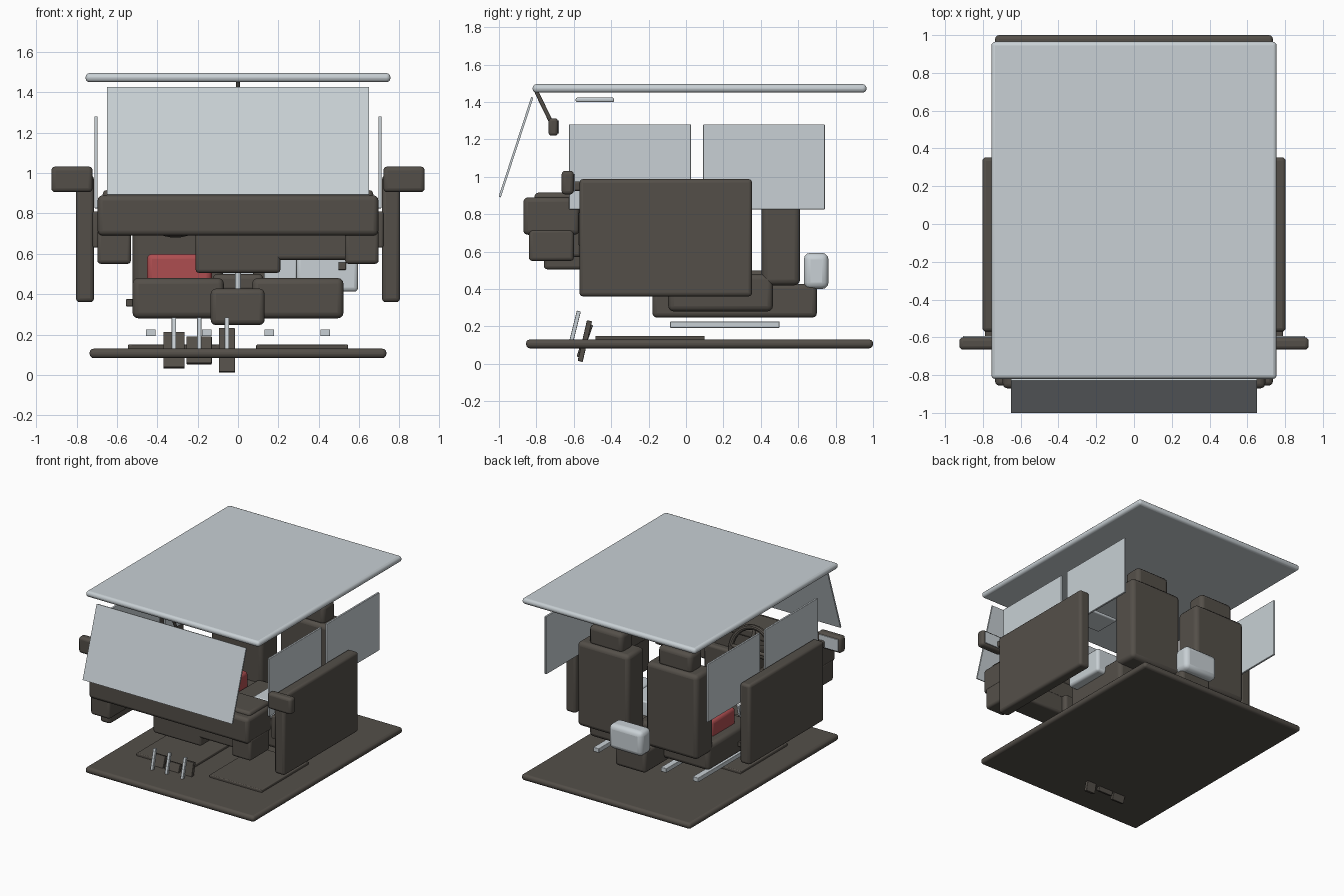
import bpy, math
from mathutils import Vector

if "Cube" in bpy.data.objects:
    bpy.data.objects.remove(bpy.data.objects["Cube"])


def material(name, rgb):
    m = bpy.data.materials.new(name)
    m.diffuse_color = (*rgb, 1)
    m.use_nodes = True
    m.node_tree.nodes["Principled BSDF"].inputs["Base Color"].default_value = m.diffuse_color
    return m


DARK = material("dark_trim", (0.088, 0.078, 0.066))
LIGHT = material("pale_grey", (0.58, 0.63, 0.66))
RED = material("muted_red", (0.42, 0.075, 0.08))


def finish(o, name, mat):
    o.name = name
    o.data.materials.append(mat)
    bpy.ops.object.shade_smooth_by_angle(angle=math.radians(35))
    return o


def box(name, xr, yr, zr, mat=DARK, bevel=0.018, tilt=0):
    """Bevelled block given by its x, y and z ranges, tilted about x."""
    size = [r[1] - r[0] for r in (xr, yr, zr)]
    mid = [(r[1] + r[0]) / 2 for r in (xr, yr, zr)]
    bpy.ops.mesh.primitive_cube_add(size=1, location=mid)
    o = bpy.context.object
    o.scale = size
    bpy.ops.object.transform_apply(location=False, rotation=False, scale=True)
    o.rotation_euler.x = tilt
    if bevel:
        b = o.modifiers.new("soft_edges", "BEVEL")
        b.width = min(bevel, min(size) * 0.45)
        b.segments = 3
        b.limit_method = 'ANGLE'
    return finish(o, name, mat)


def slab(name, xr, p, q, thick, mat, bevel=0.0):
    """Tilted panel whose side profile runs from p to q in (y, z)."""
    dy, dz = q[0] - p[0], q[1] - p[1]
    length = math.hypot(dy, dz)
    y, z = (p[0] + q[0]) / 2, (p[1] + q[1]) / 2
    return box(name, xr, (y - thick / 2, y + thick / 2),
               (z - length / 2, z + length / 2), mat, bevel,
               -math.atan2(dy, dz))


def rod(name, a, b, r, mat=DARK):
    a, b = Vector(a), Vector(b)
    d = b - a
    bpy.ops.mesh.primitive_cylinder_add(vertices=16, radius=r, depth=d.length,
                                        location=(a + b) / 2)
    o = bpy.context.object
    o.rotation_euler = d.to_track_quat('Z', 'Y').to_euler()
    return finish(o, name, mat)


def span(s, a, b):
    """Mirror an x range to side s."""
    return tuple(sorted((s * a, s * b)))


# Shell: floor, roof, windscreen
box("floor", (-0.735, 0.735), (-0.855, 1.0), (0.083, 0.13), bevel=0.02)
box("roof", (-0.755, 0.755), (-0.82, 0.965), (1.45, 1.495), LIGHT, 0.02)
slab("windscreen", (-0.65, 0.65), (-0.996, 0.892), (-0.822, 1.424), 0.012, LIGHT)
box("roof_lamp", (-0.16, 0.16), (-0.59, -0.385), (1.40, 1.423), LIGHT, 0.008)

# Dashboard
box("dashboard", (-0.695, 0.695), (-0.87, -0.57), (0.69, 0.89), bevel=0.025)
box("dash_pad", (-0.67, 0.67), (-0.81, -0.56), (0.84, 0.915), bevel=0.02)
box("centre_stack", (-0.21, 0.21), (-0.76, -0.52), (0.505, 0.72))
box("glove_box", (0.13, 0.55), (-0.76, -0.56), (0.57, 0.72))

for s, side in ((-1, "right"), (1, "left")):
    # Doors, windows and mirrors
    box(side + "_dash_end", span(s, 0.53, 0.697), (-0.84, -0.60), (0.55, 0.72))
    box(side + "_door", span(s, 0.713, 0.803), (-0.57, 0.353), (0.36, 0.988), bevel=0.02)
    box(side + "_door_armrest", span(s, 0.69, 0.72), (-0.575, 0.25), (0.63, 0.81), bevel=0.01)
    box(side + "_front_window", span(s, 0.695, 0.711), (-0.625, 0.027), (0.825, 1.28), LIGHT, 0.004)
    box(side + "_rear_window", span(s, 0.695, 0.711), (0.092, 0.742), (0.825, 1.28), LIGHT, 0.004)
    box(side + "_mirror", span(s, 0.72, 0.925), (-0.665, -0.60), (0.905, 1.032), bevel=0.02)
    box(side + "_mirror_glass", span(s, 0.74, 0.905), (-0.602, -0.594), (0.922, 1.015), LIGHT, 0)
    box(side + "_mirror_arm", span(s, 0.74, 0.79), (-0.61, -0.53), (0.925, 0.975), bevel=0.01)

    # Seats on rails
    box(side + "_seat_cushion", span(s, 0.07, 0.523), (-0.095, 0.465), (0.28, 0.48), bevel=0.03)
    box(side + "_seat_back", span(s, 0.075, 0.523), (0.405, 0.61), (0.42, 1.08), bevel=0.03)
    box(side + "_headrest", span(s, 0.155, 0.445), (0.43, 0.575), (1.06, 1.215), bevel=0.03)
    for x in (0.155, 0.432):
        box(side + "_seat_rail", span(s, x - 0.024, x + 0.024), (-0.085, 0.50),
            (0.192, 0.226), LIGHT, 0.004)
    box(side + "_floor_mat", span(s, 0.09, 0.545), (-0.485, 0.10), (0.125, 0.15), bevel=0.006)

# Centre console with armrest and gear lever
box("console", (-0.135, 0.132), (-0.18, 0.70), (0.247, 0.427), bevel=0.025)
box("console_armrest", (-0.125, 0.125), (0.12, 0.43), (0.41, 0.50), bevel=0.025)
rod("gear_lever", (0, -0.07, 0.42), (0, -0.07, 0.60), 0.014, LIGHT)
bpy.ops.mesh.primitive_uv_sphere_add(segments=16, ring_count=10, radius=0.035,
                                     location=(0, -0.07, 0.61))
finish(bpy.context.object, "gear_knob", DARK)

# Loose boxes and small levers around the seats
box("rear_case", (-0.145, 0.145), (0.63, 0.762), (0.40, 0.593), LIGHT, 0.035)
box("red_case", (-0.45, -0.13), (0.02, 0.32), (0.44, 0.60), RED, 0.025)
box("side_case", (0.29, 0.595), (-0.03, 0.30), (0.412, 0.60), LIGHT, 0.02)
box("small_case", (0.13, 0.292), (0.0, 0.30), (0.44, 0.59), LIGHT, 0.01)
box("seat_lever", (-0.555, -0.515), (-0.05, 0.10), (0.34, 0.375), bevel=0.004)
box("case_latch", (0.497, 0.535), (-0.05, -0.02), (0.52, 0.557), bevel=0.004)

# Steering wheel
hub = Vector((-0.31, -0.36, 0.86))
rod("steering_column", (-0.31, -0.60, 0.78), hub, 0.035)
axis = Vector((0, 0.95, 0.32)).normalized()
turn = axis.to_track_quat('Z', 'Y')
bpy.ops.mesh.primitive_torus_add(major_radius=0.17, minor_radius=0.02, major_segments=40,
                                 minor_segments=10, location=hub)
bpy.context.object.rotation_euler = turn.to_euler()
finish(bpy.context.object, "steering_rim", DARK)
rod("steering_hub", hub - axis * 0.02, hub + axis * 0.025, 0.055)
up = Vector((1, 0, 0)).cross(axis)
for a in (0, 180, 270):
    t = math.radians(a)
    d = Vector((1, 0, 0)) * math.cos(t) + up * (-math.sin(t))
    rod("steering_spoke", hub, hub + d * 0.165, 0.014)

# Pedals: pad plus pale arm
for name, x0, x1, p, q, ax in (
        ("clutch", -0.37, -0.265, (-0.572, 0.035), (-0.51, 0.21), -0.318),
        ("brake", -0.255, -0.13, (-0.565, 0.055), (-0.518, 0.187), -0.192),
        ("throttle", -0.095, -0.015, (-0.566, 0.013), (-0.516, 0.23), -0.055)):
    slab(name + "_pad", (x0, x1), p, q, 0.028, DARK, 0.004)
    slab(name + "_arm", (ax - 0.011, ax + 0.011), (-0.612, 0.125), (-0.573, 0.282),
         0.022, LIGHT, 0.003)

# Interior mirror
rod("mirror_stalk", (0, -0.80, 1.455), (0, -0.715, 1.28), 0.011)
box("interior_mirror", (-0.13, 0.13), (-0.735, -0.685), (1.22, 1.312), bevel=0.015)
box("interior_mirror_glass", (-0.115, 0.115), (-0.686, -0.678), (1.232, 1.30), LIGHT, 0)
